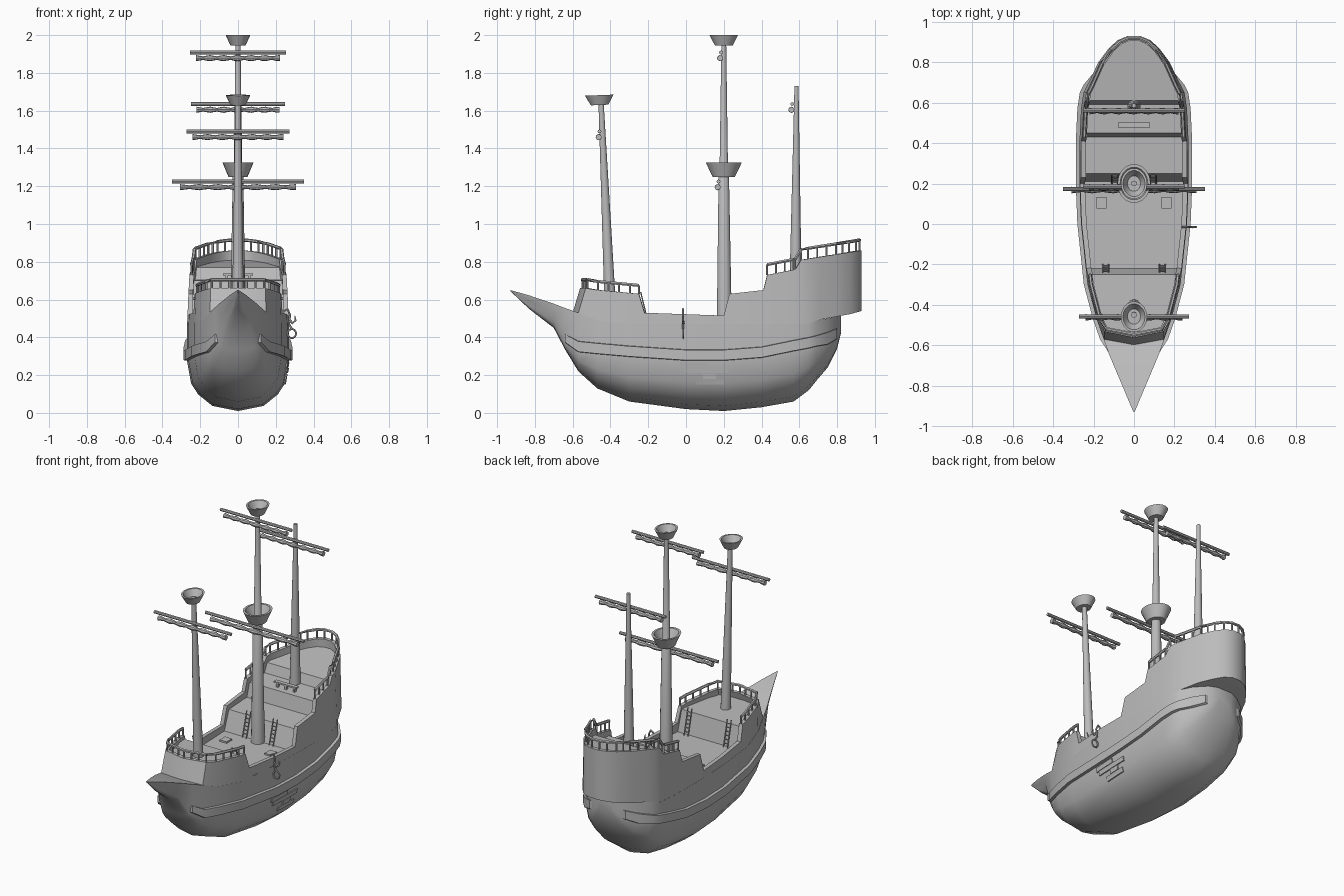
import bpy, bmesh, math
from mathutils import Vector
from mathutils.bvhtree import BVHTree

cube = bpy.data.objects.get("Cube")
if cube:
    bpy.data.objects.remove(cube)

mat = bpy.data.materials.new("plain grey")
mat.use_nodes = True
GREY = (0.5, 0.5, 0.5, 1)
mat.diffuse_color = GREY
mat.node_tree.nodes["Principled BSDF"].inputs["Base Color"].default_value = GREY
parts = []


def add(name, verts, faces):
    me = bpy.data.meshes.new(name)
    me.from_pydata([tuple(v) for v in verts], [], faces)
    bm = bmesh.new()
    bm.from_mesh(me)
    bmesh.ops.recalc_face_normals(bm, faces=bm.faces)
    bm.to_mesh(me)
    bm.free()
    me.materials.append(mat)
    ob = bpy.data.objects.new(name, me)
    bpy.context.collection.objects.link(ob)
    parts.append(ob)
    return ob


def loft(name, rings, closed=False, caps=True):
    """Skin a list of equal closed rings."""
    n, m = len(rings[0]), len(rings)
    faces = [(i * n + j, i * n + (j + 1) % n, (i + 1) % m * n + (j + 1) % n, (i + 1) % m * n + j)
             for i in range(m if closed else m - 1) for j in range(n)]
    if caps and not closed:
        faces += [tuple(range(n)), tuple(range((m - 1) * n, m * n))]
    return add(name, [v for r in rings for v in r], faces)


def tube(name, pts, radii, n=8, axis=None, closed=False):
    pts = [Vector(p) for p in pts]
    if not isinstance(radii, (list, tuple)):
        radii = [radii] * len(pts)
    rings = []
    for i, p in enumerate(pts):
        a = pts[i - 1] if i or closed else p
        b = pts[(i + 1) % len(pts)] if i < len(pts) - 1 or closed else p
        t = Vector(axis) if axis else (b - a).normalized()
        u = t.cross(Vector((0, 1, 0) if abs(t.y) < 0.8 else (0, 0, 1))).normalized()
        v = t.cross(u)
        rings.append([p + radii[i] * (u * math.cos(k * math.tau / n) + v * math.sin(k * math.tau / n))
                      for k in range(n)])
    return loft(name, rings, closed)


def box(name, c, s):
    x, y, z = (d / 2 for d in s)
    ring = [(-x, -y), (x, -y), (x, y), (-x, y)]
    return loft(name, [[(c[0] + a, c[1] + b, c[2] + h) for a, b in ring] for h in (-z, z)])


def lerp(table, y):
    for (a, u), (b, v) in zip(table, table[1:]):
        if y <= b:
            return u + (v - u) * max(0, (y - a) / (b - a))
    return table[-1][1]


# Side profiles along the length: half width, wall top, wall bottom
WIDTH = [(-.57, .15), (-.47, .185), (-.3, .23), (0, .262), (.2, .27), (.4, .27), (.57, .262), (.65, .25),
         (.7, .225), (.8, .178), (.87, .125), (.91, .08), (.93, .03)]
TOP = [(-.57, .66), (-.25, .63), (-.22, .53), (.2, .515), (.23, .63), (.41, .65), (.43, .73),
       (.58, .76), (.61, .81), (.93, .86)]
BOTTOM = [(-.57, .53), (-.47, .49), (-.3, .47), (.65, .47), (.69, .49), (.88, .525), (.93, .54)]

# Hull stations: y, keel, wale low, wale high, sheer, width at wale, width at sheer
STATIONS = [(-.93, .645, .647, .648, .65, .002, .003), (-.83, .55, .575, .59, .622, .025, .045),
            (-.7, .45, .49, .52, .578, .07, .1), (-.64, .335, .37, .42, .555, .105, .125)]
for y, k, lo in [(-.57, .22, .32), (-.47, .13, .31), (-.3, .06, .295), (0, .02, .275), (.2, .01, .275),
                 (.4, .03, .29), (.57, .06, .325), (.65, .12, .34), (.69, .17, .35)]:
    w = lerp(WIDTH, y)
    STATIONS.append((y, k, lo, lo + .062, lerp(BOTTOM, y), w, w))
STATIONS += [(.75, .24, .36, .43, .5, .18, .18), (.8, .34, .39, .45, .51, .11, .11),
             (.82, .42, .44, .47, .52, .05, .05)]
BILGE = [(.1, .5), (.33, .78), (.55, .92), (1, 1)]
rings = []
for y, k, lo, hi, t, w, tw in STATIONS:
    half = [(w * a, k + (lo - k) * f) for f, a in BILGE] + [(w * .4 + tw * .6 if tw > w else w, hi), (tw, t)]
    rings.append([(0, y, k)] + [(x, y, z) for x, z in half] + [(-x, y, z) for x, z in reversed(half)])
hull = loft("hull", rings)

# Wale bands along both sides
for side, label in ((1, "left"), (-1, "right")):
    loft(label + "_wale", [[(side * (w + o), y, z) for o, z in
                            ((-.015, lo), (.018, lo + .004), (.018, hi - .004), (-.015, hi))]
                           for y, k, lo, hi, t, w, tw in STATIONS[3:-1]])

# Bulwark: closed wall loop leaning inward towards its top
ys = sorted({p[0] for p in WIDTH + TOP})
side_path = [(lerp(WIDTH, y), y) for y in ys]
loop = [(0, -.6)] + side_path + [(-x, y) for x, y in reversed(side_path)]


def wall(i, z, inset):
    """Point on the wall loop at a height, moved inward."""
    x, y = loop[i]
    a, b = loop[i - 1], loop[(i + 1) % len(loop)]
    d = Vector((b[0] - a[0], b[1] - a[1])).normalized()
    x, y = x - d.y * inset, y + d.x * inset
    if y < -.53:
        y += .3 * (z - .53)
    return Vector((x * (1 - .15 * (z - .45)), y, z))


rings = []
for i, (x, y) in enumerate(loop):
    t, b = lerp(TOP, y), lerp(BOTTOM, y)
    rings.append([wall(i, b, 0), wall(i, t, 0), wall(i, t, .025), wall(i, b, .025)])
loft("bulwark", rings, closed=True)


# Decks with their step walls, and the underside of the stern overhang
def ribbon(name, prof, inset):
    pts = []
    for (a, u), (b, v) in zip(prof, prof[1:]):
        cuts = [a] + [y for y in ys if a < y < b]
        pts += [(y, u + (v - u) * (y - a) / (b - a)) for y in cuts]
    pts.append(prof[-1])
    verts = [(s * max((lerp(WIDTH, y) - inset) * (1 - .15 * (z - .45)), .01), y, z)
             for y, z in pts for s in (1, -1)]
    add(name, verts, [(2 * i, 2 * i + 1, 2 * i + 3, 2 * i + 2) for i in range(len(pts) - 1)])


ribbon("decks", [(-.54, .62), (-.25, .61), (-.22, .475), (.21, .475), (.25, .6), (.43, .61), (.45, .7),
                 (.59, .71), (.61, .77), (.915, .81)], .012)
ribbon("stern_underside", [(.66, .475), (.69, .491), (.88, .526), (.925, .539)], .004)


# Railings with balusters
def railing(name, keep, rise, closed_front):
    idx = [i for i in range(len(loop)) if keep(loop[i][1])]
    if closed_front:
        idx = [i for i in idx if loop[i][0] < 0] + [i for i in idx if loop[i][0] >= 0]
    feet = [wall(i, lerp(TOP, loop[i][1]), .012) for i in idx]
    up = Vector((0, 0, rise))
    tube(name + "_rail", [p + up for p in feet], .009, 6)
    for a, b in zip(feet, feet[1:]):
        n = max(1, round((b - a).length / .055))
        for k in range(n):
            p = a.lerp(b, k / n)
            tube(name + "_baluster", [p, p + up], .006, 6)
    tube(name + "_baluster", [feet[-1], feet[-1] + up], .006, 6)


railing("fore", lambda y: y < -.24, .045, True)
railing("aft", lambda y: y > .42, .055, False)

# Masts
tube("fore_mast", [(0, -.402, .58), (0, -.45, 1.65)], [.031, .014], 14)
tube("main_mast", [(0, .203, .46), (0, .2, 1.27), (0, .2, 1.28), (0, .2, 1.97)], [.041, .028, .023, .013], 14)
tube("rear_mast", [(0, .58, .68), (0, .585, 1.73)], [.033, .011], 14)


# Lookout baskets, hollow and a little longer than wide
def basket(name, y, z, r, h, tilt=0):
    ob = tube(name, [(0, 0, 0), (0, 0, h), (0, 0, h), (0, 0, .012)],
              [r * .62, r, r * .84, r * .5], 18, axis=(0, 0, 1))
    ob.location, ob.scale, ob.rotation_euler = (0, y, z), (1, 1.18, 1), (tilt, 0, 0)


basket("fore_basket", -.457, 1.63, .065, .052, .04)
basket("main_basket", .2, 1.25, .082, .075)
basket("top_basket", .2, 1.945, .065, .055)

# Yards with furled sails
for name, y, z, half in (("top", .185, 1.908, .253), ("rear", .562, 1.635, .25),
                         ("fore", -.458, 1.49, .273), ("main", .172, 1.225, .35)):
    tube(name + "_yard", [(-half, y, z), (half, y, z)], .01, 8)
    xs = [half * .88 * (k / 12 - 1) for k in range(25)]
    tube(name + "_furled_sail", [(x, y - .004, z - .03) for x in xs],
         [.013 + .0035 * math.cos(k * 1.6) for k in range(25)], 8)


# Ladders against the step walls
def ladder(name, x, foot, head):
    a, b = Vector((x, *foot)), Vector((x, *head))
    off = Vector((.014, 0, 0))
    for s in (-1, 1):
        tube(name + "_side", [a + off * s, b + off * s], .004, 6)
    for k in range(1, 7):
        p = a.lerp(b, k / 7)
        tube(name + "_rung", [p - off, p + off], .003, 6)


for x in (-1, 1):
    ladder("fore_ladder", x * .14, (-.2, .475), (-.24, .64))
    ladder("aft_ladder", x * .095, (.2, .475), (.245, .63))
    box("hatch", (x * .16, .105, .478), (.05, .055, .014))

# Bench on the upper deck
box("bench_seat", (0, .49, .733), (.16, .026, .01))
for x in (-.06, 0, .06):
    box("bench_leg", (x, .49, .715), (.014, .018, .03))

# Anchor hanging on the left side
ax, ay = .285, -.015
tube("anchor_rope", [(.24, ay, .535), (.262, ay, .55), (.275, ay, .52), (.27, ay, .47), (ax, ay, .445)], .006, 6)
tube("anchor_ring", [(ax + .022 * math.cos(k * math.tau / 14), ay, .42 + .024 * math.sin(k * math.tau / 14))
                     for k in range(14)], .005, 6, closed=True)
tube("anchor_hook", [(.268, ay, .5), (.288, ay, .475), (.305, ay, .49), (.3, ay, .515)], [.006, .007, .006, .002], 6)

# Repair planks laid on the left side of the hull
tree = BVHTree.FromPolygons([v.co for v in hull.data.vertices], [p.vertices for p in hull.data.polygons])
for row, (y0, y1) in enumerate([(.05, .2), (.09, .16), (-.01, .22), (-.03, .12)]):
    z = .15 + row * .03
    rings = []
    for k in range(6):
        y = y0 + (y1 - y0) * k / 5
        hits = [tree.ray_cast(Vector((1, y, h)), Vector((-1, 0, 0)))[0] for h in (z, z + .027)]
        rings.append([hits[0], hits[0] + Vector((.007, 0, 0)), hits[1] + Vector((.007, 0, 0)), hits[1]])
    loft("repair_plank", rings)

# Smooth shading with sharp edges kept
bpy.ops.object.select_all(action="DESELECT")
for ob in parts:
    ob.select_set(True)
bpy.context.view_layer.objects.active = parts[0]
bpy.ops.object.shade_smooth_by_angle(angle=math.radians(30))
